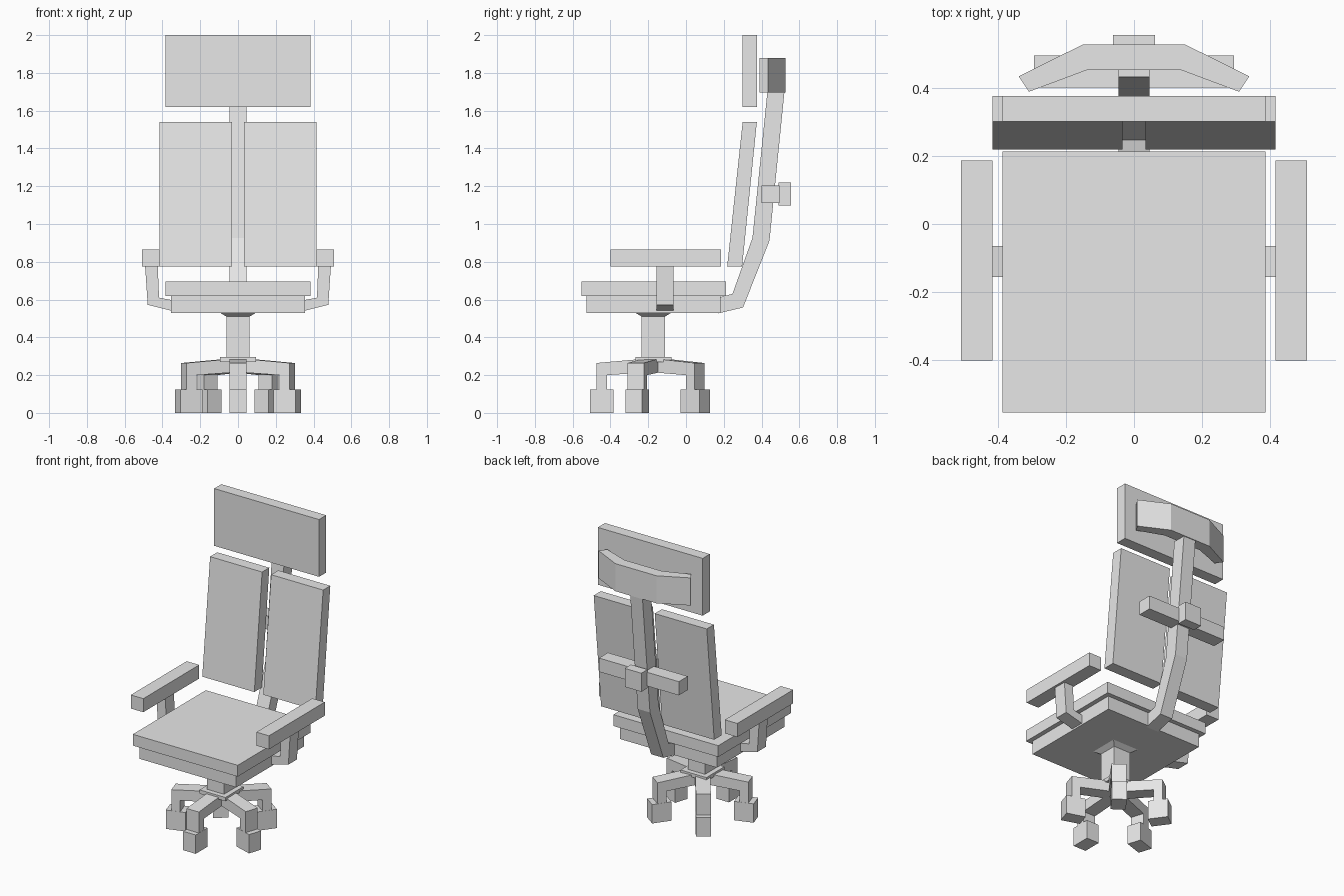
import bpy, bmesh
from math import radians
from mathutils import Matrix, Vector

if "Cube" in bpy.data.objects:
    bpy.data.objects.remove(bpy.data.objects["Cube"], do_unlink=True)

grey = bpy.data.materials.new("light_grey")
grey.use_nodes = True
grey.diffuse_color = (0.8, 0.8, 0.8, 1)
grey.node_tree.nodes["Principled BSDF"].inputs["Base Color"].default_value = grey.diffuse_color

COLUMN_Y = -0.173


def extrude(name, profile, place, start, end, matrix=None):
    """Extrude a 2D outline; place(a, b, depth) maps it into space."""
    bm = bmesh.new()
    near = [bm.verts.new(place(a, b, start)) for a, b in profile]
    far = [bm.verts.new(place(a, b, end)) for a, b in profile]
    bm.faces.new(near)
    bm.faces.new(far)
    for i in range(len(profile)):
        j = (i + 1) % len(profile)
        bm.faces.new((near[i], near[j], far[j], far[i]))
    bmesh.ops.recalc_face_normals(bm, faces=bm.faces)
    if matrix:
        bmesh.ops.transform(bm, matrix=matrix, verts=bm.verts)
    mesh = bpy.data.meshes.new(name)
    bm.to_mesh(mesh)
    bm.free()
    mesh.materials.append(grey)
    obj = bpy.data.objects.new(name, mesh)
    bpy.context.collection.objects.link(obj)
    return obj


def side(a, b, d):      # outline in y, z
    return (d, a, b)


def front(a, b, d):     # outline in x, z
    return (a, d, b)


def plan(a, b, d):      # outline in x, y
    return (a, b, d)


def box(name, x0, x1, y0, y1, z0, z1):
    return extrude(name, [(x0, y0), (x1, y0), (x1, y1), (x0, y1)], plan, z0, z1)


def mirror(obj):
    obj.modifiers.new("mirror", 'MIRROR').use_clip = False


# Seat
box("seat_cushion", -0.385, 0.385, -0.553, 0.212, 0.62, 0.695)
box("seat_base", -0.355, 0.355, -0.526, 0.183, 0.53, 0.62)

# Flared collar under the seat
collar = box("seat_collar", -0.095, 0.095, COLUMN_Y - 0.095, COLUMN_Y + 0.095, 0.51, 0.53)
for v in collar.data.vertices:
    if v.co.z < 0.52:
        v.co.x *= 0.65
        v.co.y = COLUMN_Y + (v.co.y - COLUMN_Y) * 0.65

# Column and hub
box("column", -0.062, 0.062, COLUMN_Y - 0.062, COLUMN_Y + 0.062, 0.27, 0.515)
box("hub", -0.095, 0.095, COLUMN_Y - 0.095, COLUMN_Y + 0.095, 0.27, 0.295)

# Five legs with block casters
leg = [(0.03, 0.288), (0.302, 0.264), (0.302, 0.12), (0.246, 0.12), (0.246, 0.2), (0.03, 0.215)]
caster = [(0.212, 0), (0.336, 0), (0.336, 0.125), (0.212, 0.125)]
for i in range(5):
    turn = Matrix.Translation(Vector((0, COLUMN_Y, 0))) @ Matrix.Rotation(radians(-90 + 72 * i), 4, 'Z')
    extrude(f"leg_{i + 1}", leg, front, -0.045, 0.045, turn)
    extrude(f"caster_{i + 1}", caster, front, -0.046, 0.046, turn)

# Armrests
mirror(box("arm_pads", 0.415, 0.507, -0.4, 0.186, 0.775, 0.865))
support = [(0.35, 0.54), (0.478, 0.572), (0.492, 0.78), (0.425, 0.78), (0.418, 0.61), (0.35, 0.597)]
mirror(extrude("arm_supports", support, front, -0.155, -0.065))

# Split backrest
panel = [(0.218, 0.775), (0.297, 0.775), (0.375, 1.54), (0.3, 1.54)]
mirror(extrude("back_panels", panel, side, 0.033, 0.415))

# Spine
spine = [(0.17, 0.527), (0.302, 0.558), (0.442, 0.912), (0.521, 1.7),
         (0.431, 1.7), (0.352, 0.927), (0.246, 0.63), (0.17, 0.61)]
extrude("spine", spine, side, -0.045, 0.045)

# Lumbar bar and clamp
box("lumbar_bar", -0.293, 0.293, 0.4, 0.494, 1.112, 1.203)
box("lumbar_clamp", -0.061, 0.061, 0.49, 0.555, 1.097, 1.22)

# Headrest and its curved bracket
box("headrest", -0.385, 0.385, 0.3, 0.375, 1.62, 2.0)
half = [(0.151, 0.526), (0.338, 0.433), (0.308, 0.388), (0.137, 0.452)]
bracket = half + [(-x, y) for x, y in reversed(half)]
extrude("headrest_bracket", bracket, plan, 1.697, 1.88)
